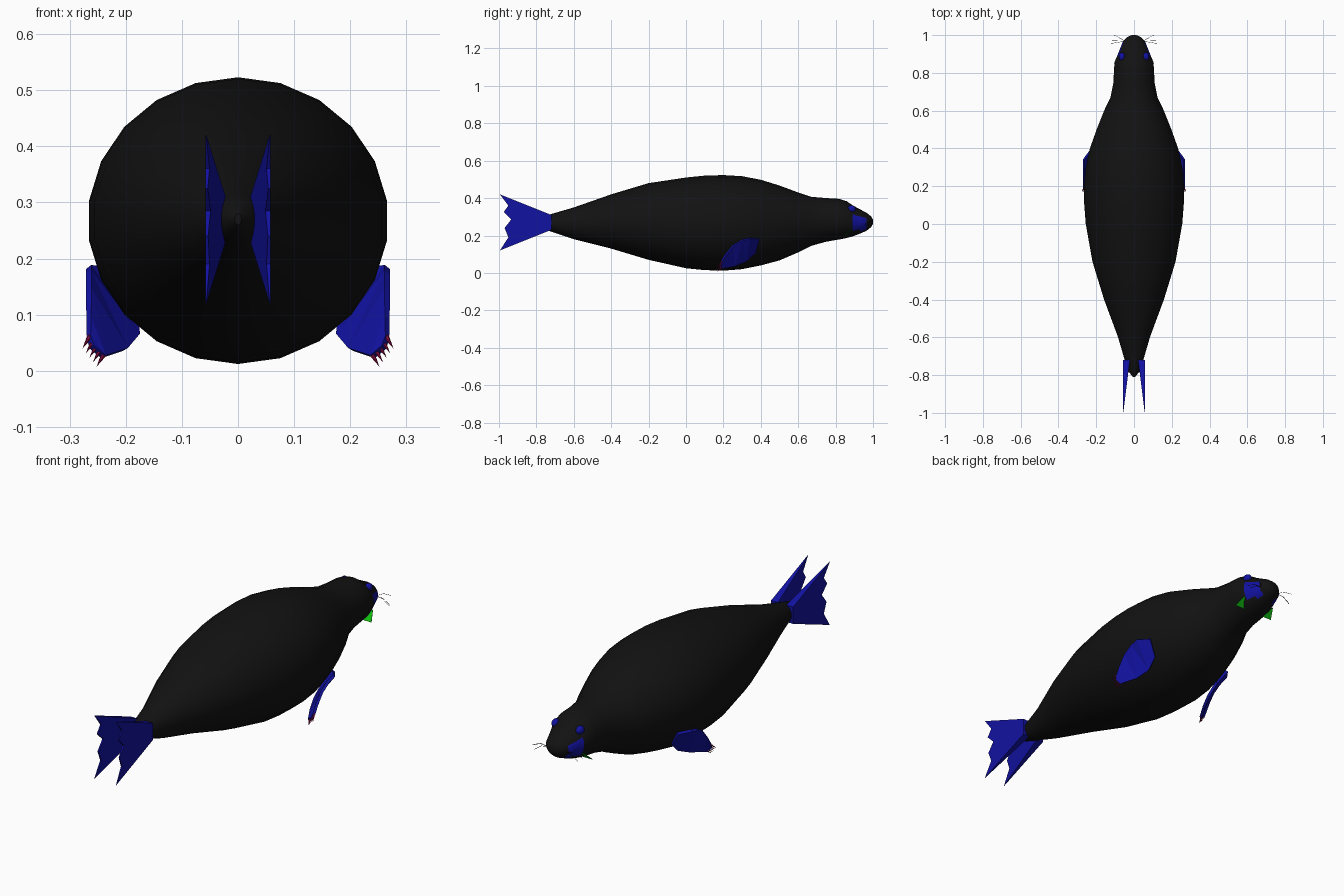
import bpy, bmesh, math
from mathutils import Vector

if "Cube" in bpy.data.objects:
    bpy.data.objects.remove(bpy.data.objects["Cube"], do_unlink=True)


def material(name, colour):
    mat = bpy.data.materials.new(name)
    mat.use_nodes = True
    mat.diffuse_color = (*colour, 1)
    mat.node_tree.nodes["Principled BSDF"].inputs["Base Color"].default_value = (*colour, 1)
    return mat


BLACK = material("black_skin", (0.006, 0.006, 0.006))
BLUE = material("blue", (0.006, 0.006, 0.36))
GREEN = material("green", (0.005, 0.5, 0.005))
CLARET = material("claret", (0.2, 0.004, 0.05))


def make_object(name, bm, *materials, smooth=None):
    bmesh.ops.recalc_face_normals(bm, faces=bm.faces[:])
    mesh = bpy.data.meshes.new(name)
    bm.to_mesh(mesh)
    bm.free()
    obj = bpy.data.objects.new(name, mesh)
    bpy.context.collection.objects.link(obj)
    for mat in materials:
        mesh.materials.append(mat)
    if smooth:
        bpy.ops.object.select_all(action="DESELECT")
        obj.select_set(True)
        bpy.context.view_layer.objects.active = obj
        bpy.ops.object.shade_smooth_by_angle(angle=math.radians(smooth))
    return obj


# Body sections: position along y, half width, bottom, top
SECTIONS = [
    (-.81, .006, .26, .28), (-.78, .03, .24, .3), (-.72, .05, .22, .315),
    (-.6, .085, .18, .35), (-.4, .16, .13, .42), (-.2, .222, .07, .48),
    (0, .258, .025, .51), (.1, .266, .015, .52), (.2, .268, .012, .523),
    (.3, .258, .02, .517), (.4, .236, .04, .498), (.5, .2, .067, .467),
    (.6, .16, .11, .43), (.67, .126, .145, .407), (.75, .11, .167, .4),
    (.82, .107, .179, .396), (.86, .103, .187, .383), (.89, .09, .195, .362),
    (.93, .074, .21, .34), (.965, .06, .225, .322), (.99, .036, .245, .302),
    (1, .012, .262, .285),
]
SIDES = 22


def build_body():
    bm = bmesh.new()
    rings = []
    for y, width, low, high in SECTIONS:
        ring = []
        for i in range(SIDES):
            a = math.tau * i / SIDES
            ring.append(bm.verts.new((width * math.sin(a), y,
                                      (low + high) / 2 + (high - low) / 2 * math.cos(a))))
        rings.append(ring)
    for a, b in zip(rings, rings[1:]):
        for i in range(SIDES):
            j = (i + 1) % SIDES
            bm.faces.new((a[i], a[j], b[j], b[i]))
    bm.faces.new(rings[0])
    bm.faces.new(rings[-1])
    # Blue cheek patches on both sides of the muzzle
    for face in bm.faces:
        c = face.calc_center_median()
        if .89 < c.y < .965 and .225 < c.z < .3:
            face.material_index = 1
    make_object("body", bm, BLACK, BLUE, smooth=50)


# Tail fin outline in the side plane, with a notched trailing edge
FIN = [(-.72, .31), (-.995, .42), (-.95, .36), (-.975, .325), (-.935, .285),
       (-.97, .24), (-.95, .19), (-.995, .12), (-.72, .23)]

# Flipper outline in the side plane
FLIPPER = [(.39, .18), (.34, .185), (.3, .175), (.25, .145), (.21, .095),
           (.19, .06), (.182, .042), (.19, .025), (.26, .038), (.32, .063),
           (.37, .11)]


def build_fin(side, label):
    bm = bmesh.new()
    outer = [bm.verts.new((side * .058, y, z)) for y, z in FIN]
    inner = [bm.verts.new((side * (.057 - .035 * (y + 1) / .28), y, z)) for y, z in FIN]
    bm.faces.new(outer)
    bm.faces.new(inner)
    for i in range(len(FIN)):
        j = (i + 1) % len(FIN)
        bm.faces.new((outer[i], outer[j], inner[j], inner[i]))
    make_object(label + "_tail_fin", bm, BLUE)


def flipper_point(side, y, z):
    x = .27 - .72 * (y - .19) + .86 * (z - .06)
    return Vector((side * min(x, .266), y, z))


def build_flipper(side, label):
    bm = bmesh.new()
    face = bm.faces.new([bm.verts.new(flipper_point(side, y, z)) for y, z in FLIPPER])
    bmesh.ops.triangulate(bm, faces=[face])
    flipper = make_object(label + "_flipper", bm, BLUE)
    solid = flipper.modifiers.new("thickness", "SOLIDIFY")
    solid.thickness = .012
    solid.offset = 0

    # Five claws along the flipper tip
    bm = bmesh.new()
    start = flipper_point(side, .19, .058)
    end = flipper_point(side, .19, .026)
    direction = Vector((side * .012, -.024, -.02))
    for i in range(5):
        base = start.lerp(end, i / 4)
        rotation = direction.to_track_quat("Z", "Y").to_matrix().to_4x4()
        cone = bmesh.ops.create_cone(bm, segments=6, radius1=.005, radius2=0,
                                     depth=.036, cap_ends=True)["verts"]
        bmesh.ops.transform(bm, matrix=rotation, verts=cone)
        bmesh.ops.translate(bm, vec=base + direction * .4, verts=cone)
    make_object(label + "_claws", bm, CLARET)


def build_eye(side, label):
    bm = bmesh.new()
    bmesh.ops.create_uvsphere(bm, u_segments=14, v_segments=8, radius=1)
    bmesh.ops.scale(bm, vec=(.017, .023, .019), verts=bm.verts[:])
    bmesh.ops.translate(bm, vec=(side * .064, .885, .342), verts=bm.verts[:])
    make_object(label + "_eye", bm, BLUE, smooth=60)


def build_chin_plate(side, label):
    bm = bmesh.new()
    corners = [(.105, .85, .2), (.085, .89, .24), (.025, .85, .2)]
    bm.faces.new([bm.verts.new((side * x, y, z)) for x, y, z in corners])
    plate = make_object(label + "_chin_plate", bm, GREEN)
    solid = plate.modifiers.new("thickness", "SOLIDIFY")
    solid.thickness = .002
    solid.offset = 0


def build_whiskers(side, label):
    curve = bpy.data.curves.new(label + "_whiskers", "CURVE")
    curve.dimensions = "3D"
    curve.bevel_depth = .0009
    curve.bevel_resolution = 0
    for tip in [(.105, 1, .27), (.127, .955, .25), (.115, .97, .235)]:
        root = Vector((side * .045, .968, .265))
        end = Vector((side * tip[0], tip[1], tip[2]))
        middle = (root + end) / 2 + Vector((0, 0, .01))
        line = curve.splines.new("POLY")
        line.points.add(2)
        for point, place in zip(line.points, (root, middle, end)):
            point.co = (*place, 1)
    curve.materials.append(BLACK)
    obj = bpy.data.objects.new(label + "_whiskers", curve)
    bpy.context.collection.objects.link(obj)


build_body()
for side, label in ((1, "left"), (-1, "right")):
    for build in (build_fin, build_flipper, build_eye, build_chin_plate, build_whiskers):
        build(side, label)
